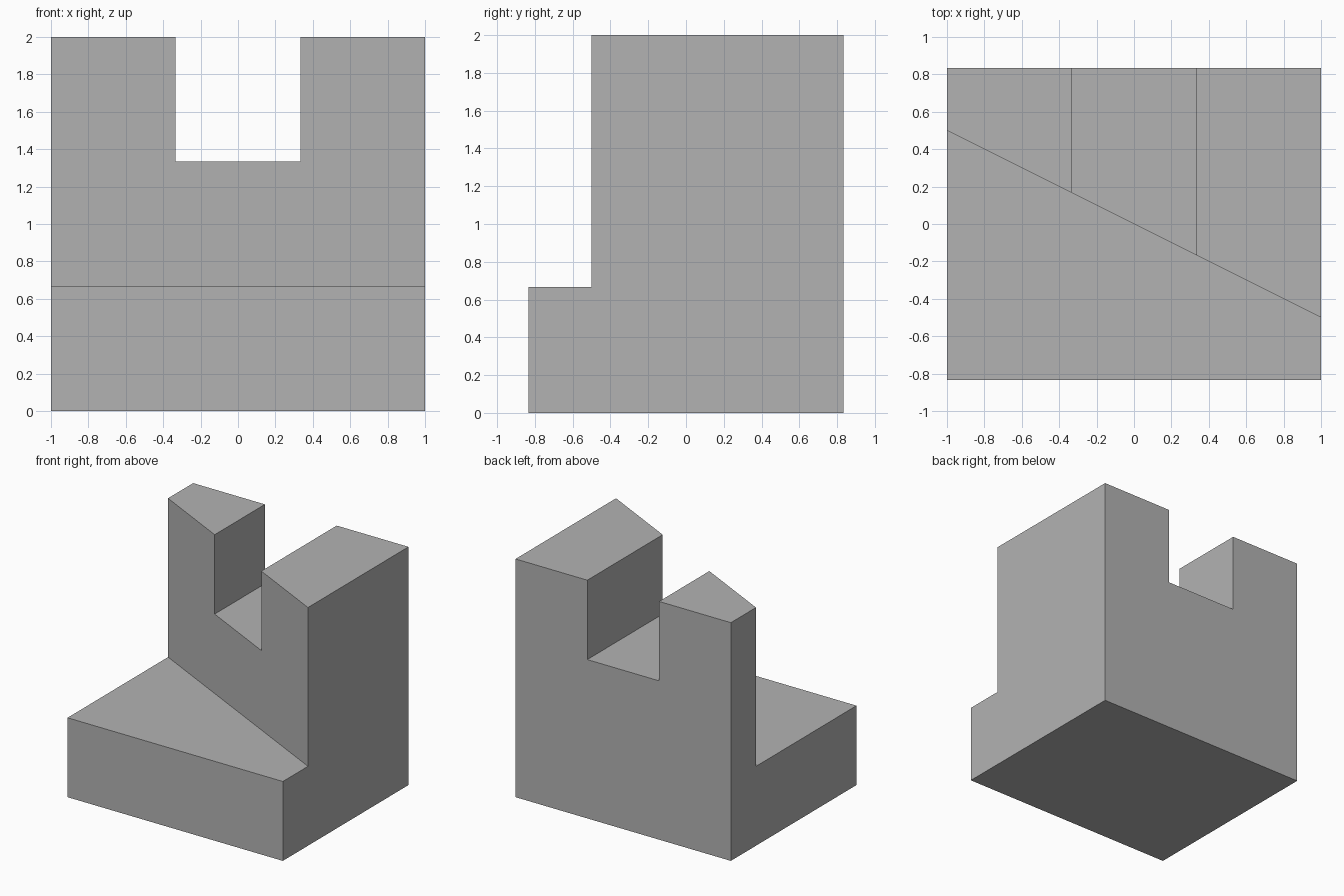
import bpy, bmesh

if "Cube" in bpy.data.objects:
    bpy.data.objects.remove(bpy.data.objects["Cube"])

grey = bpy.data.materials.new("plain grey")
grey.diffuse_color = (0.45, 0.45, 0.45, 1)
grey.use_nodes = True
grey.node_tree.nodes["Principled BSDF"].inputs["Base Color"].default_value = grey.diffuse_color


def prism(name, outline, z0, z1):
    """Solid with a flat plan outline, raised from z0 to z1."""
    bm = bmesh.new()
    base = bm.faces.new([bm.verts.new((x, y, z0)) for x, y in outline])
    top = bmesh.ops.extrude_face_region(bm, geom=[base])["geom"]
    bmesh.ops.translate(bm, vec=(0, 0, z1 - z0),
                        verts=[v for v in top if isinstance(v, bmesh.types.BMVert)])
    bmesh.ops.recalc_face_normals(bm, faces=bm.faces)
    mesh = bpy.data.meshes.new(name)
    bm.to_mesh(mesh)
    bm.free()
    mesh.materials.append(grey)
    obj = bpy.data.objects.new(name, mesh)
    bpy.context.collection.objects.link(obj)
    return obj


W, D, H = 1.0, 5 / 6, 2.0   # half width, half depth, height
T = 1 / 3                   # slot half width

# Full block
block = prism("stepped_block", [(-W, -D), (W, -D), (W, D), (-W, D)], 0, H)

# Diagonal step across the front, and the slot through the upright wall
step = prism("step_cutter", [(-2, -2), (2, -2), (2, -1), (-2, 1)], 2 / 3, 3)
slot = prism("slot_cutter", [(-T, -2), (T, -2), (T, 2), (-T, 2)], 4 / 3, 3)

for cutter in (step, slot):
    mod = block.modifiers.new(cutter.name, 'BOOLEAN')
    mod.operation = 'DIFFERENCE'
    mod.solver = 'EXACT'
    mod.object = cutter

# Bake the cuts and remove the cutters
bpy.context.view_layer.update()
result = bpy.data.meshes.new_from_object(
    block.evaluated_get(bpy.context.evaluated_depsgraph_get()))
block.modifiers.clear()
block.data = result
for cutter in (step, slot):
    bpy.data.objects.remove(cutter)
